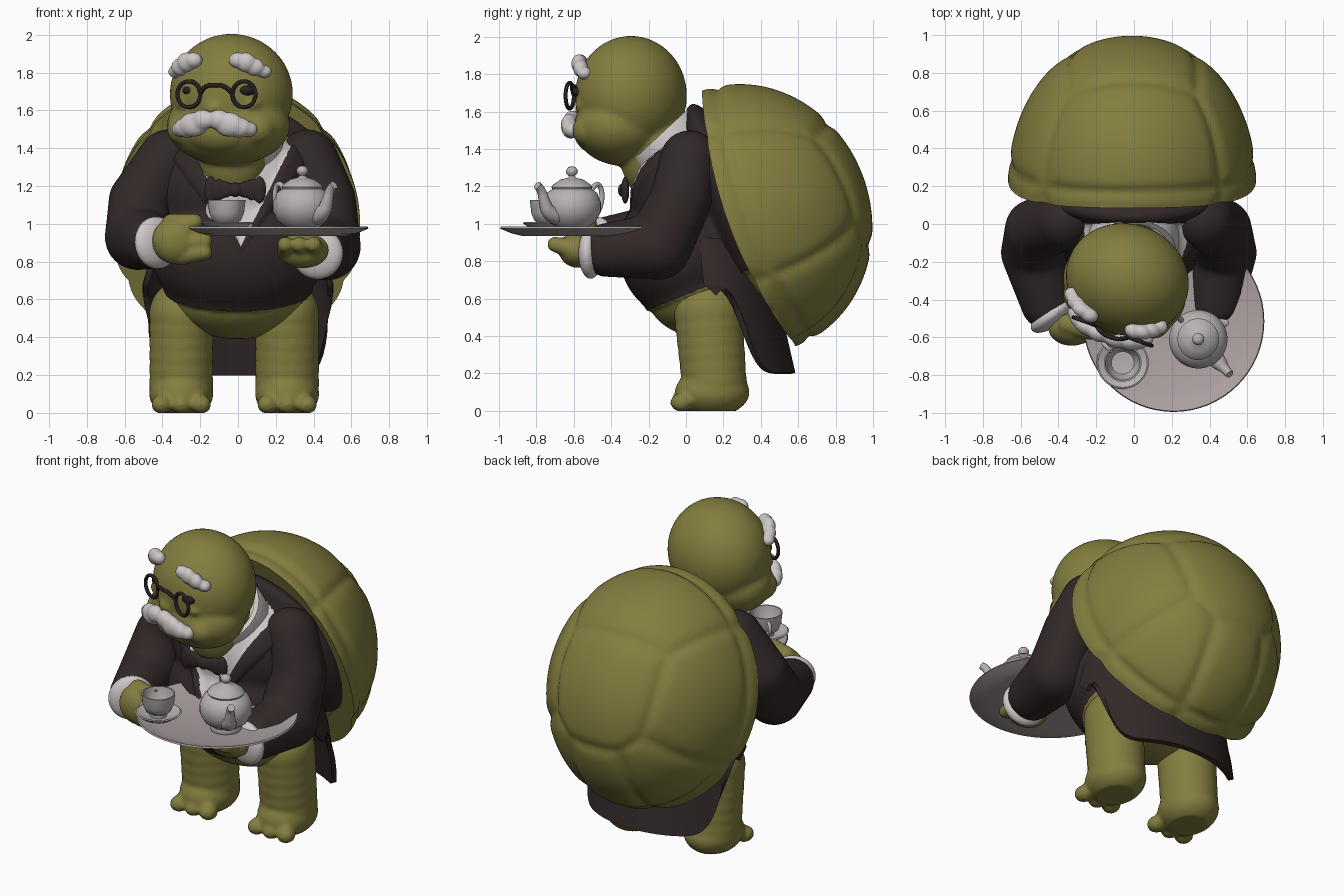
import bpy, bmesh, math
from mathutils import Matrix, Vector

cube = bpy.data.objects.get("Cube")
if cube:
    bpy.data.objects.remove(cube, do_unlink=True)


def material(name, r, g, b):
    m = bpy.data.materials.new(name)
    m.use_nodes = True
    m.diffuse_color = (r, g, b, 1)
    m.node_tree.nodes["Principled BSDF"].inputs["Base Color"].default_value = (r, g, b, 1)
    return m


SKIN = material("olive green", 0.23, 0.21, 0.05)
CLOTH = material("dark brown cloth", 0.032, 0.021, 0.021)
LINEN = material("off white", 0.62, 0.57, 0.57)
CHINA = material("pale china", 0.48, 0.44, 0.44)
TRAY = material("warm grey metal", 0.42, 0.36, 0.36)
FRAME = material("near black", 0.02, 0.014, 0.014)


def finish(ob, mats, angle=50):
    for m in mats:
        ob.data.materials.append(m)
    bpy.ops.object.select_all(action='DESELECT')
    ob.select_set(True)
    bpy.context.view_layer.objects.active = ob
    bpy.ops.object.shade_smooth_by_angle(angle=math.radians(angle))
    return ob


def to_object(name, bm):
    me = bpy.data.meshes.new(name)
    bm.to_mesh(me)
    bm.free()
    ob = bpy.data.objects.new(name, me)
    bpy.context.collection.objects.link(ob)
    return ob


def bake(ob):
    dg = bpy.context.evaluated_depsgraph_get()
    me = bpy.data.meshes.new_from_object(ob.evaluated_get(dg))
    ob.modifiers.clear()
    ob.data = me
    ob.data.materials.clear()
    return ob


def blob(name, parts, mats, voxel=0.018, smooth=4, frame=Matrix()):
    """Ellipsoids (centre, radii, optional rotation) fused into one soft form."""
    bm = bmesh.new()
    for c, r, *rot in parts:
        m = frame @ Matrix.Translation(c) @ (rot[0] if rot else Matrix()) @ Matrix.Diagonal((*r, 1))
        bmesh.ops.create_icosphere(bm, subdivisions=4, radius=1, matrix=m)
    ob = to_object(name, bm)
    mod = ob.modifiers.new("fuse", 'REMESH')
    mod.mode, mod.voxel_size = 'VOXEL', voxel
    sm = ob.modifiers.new("soften", 'SMOOTH')
    sm.factor, sm.iterations = 0.5, smooth
    return finish(bake(ob), mats, 80)


def limb(points, steps=6):
    """Chain of spheres along (x, y, z, radius) points."""
    out = []
    for a, b in zip(points, points[1:]):
        for i in range(steps + 1):
            p = Vector(a).lerp(Vector(b), i / steps)
            out.append((p[:3], (p[3],) * 3))
    return out


def lathe(name, profile, mat, loc, rot=Matrix(), steps=40):
    bm = bmesh.new()
    vs = [bm.verts.new((r, 0, z)) for r, z in profile]
    es = [bm.edges.new(p) for p in zip(vs, vs[1:])]
    bmesh.ops.spin(bm, geom=vs + es, cent=(0, 0, 0), axis=(0, 0, 1), angle=math.tau, steps=steps)
    bmesh.ops.remove_doubles(bm, verts=bm.verts, dist=0.0005)
    bmesh.ops.recalc_face_normals(bm, faces=bm.faces)
    bm.transform(Matrix.Translation(loc) @ rot)
    return finish(to_object(name, bm), [mat])


def tube(name, points, radius, mat, frame=Matrix(), closed=False):
    """Round tube through (x, y, z, thickness factor) points."""
    cu = bpy.data.curves.new(name, 'CURVE')
    cu.dimensions, cu.bevel_depth, cu.bevel_resolution = '3D', radius, 3
    cu.use_fill_caps = True
    s = cu.splines.new('NURBS')
    s.points.add(len(points) - 1)
    for sp, p in zip(s.points, points):
        sp.co = (*(frame @ Vector(p[:3])), 1)
        sp.radius = p[3] if len(p) > 3 else 1
    s.use_cyclic_u, s.use_endpoint_u, s.order_u = closed, True, 3
    tmp = bpy.data.objects.new(name + "_path", cu)
    bpy.context.collection.objects.link(tmp)
    me = bpy.data.meshes.new_from_object(tmp.evaluated_get(bpy.context.evaluated_depsgraph_get()))
    bpy.data.objects.remove(tmp)
    ob = bpy.data.objects.new(name, me)
    bpy.context.collection.objects.link(ob)
    return finish(ob, [mat])


# Shell: half ellipsoid with raised plates and a rim
SHELL = Matrix(((-1, 0, 0, -0.01), (0, -0.345, 0.94, 0.335), (0, 0.94, 0.345, 1.028), (0, 0, 0, 1)))
seeds = [Vector(s).normalized() for s in ((0, .85, .6), (0, 0, 1), (0, -.85, .5))]
seeds += [Vector((sx * x, t, .43)).normalized() for sx in (-1, 1) for x, t in ((.85, -.1), (.62, -.75))]
bm = bmesh.new()
bmesh.ops.create_icosphere(bm, subdivisions=6, radius=1)
cut = bmesh.ops.bisect_plane(bm, geom=bm.verts[:] + bm.edges[:] + bm.faces[:], plane_co=(0, 0, 0),
                             plane_no=(0, 0, 1), clear_inner=True)
bmesh.ops.contextual_create(bm, geom=[e for e in cut["geom_cut"] if isinstance(e, bmesh.types.BMEdge)])
for v in bm.verts:
    p = v.co.copy()
    d = sorted((p - s).length for s in seeds)
    k = min(1, (d[1] - d[0]) / 0.22, abs(p.z - 0.13) / 0.1)
    p *= 0.972 + 0.03 * k * (2 - k)
    bow = 0.11 * p.x ** 2 * (1 - p.z)
    v.co = (p.x * 0.655, p.y * 0.725, p.z * 0.65 - bow)
bm.transform(SHELL)
finish(to_object("shell", bm), [SKIN], 60)

# Torso: jacket, shirt front and bare belly, split by clean cuts
torso = blob("torso", [
    ((0, .03, 1.17), (.44, .33, .36)), ((0, 0, .85), (.46, .36, .37)), ((0, .1, .62), (.4, .33, .25)),
    ((0, .12, 1.36), (.36, .2, .25)),
    ((0, .24, 1.06), (.57, .62, .14), SHELL.to_3x3().to_4x4())], [CLOTH, SKIN, LINEN], 0.02, 6)


def margins(p):
    """Signed distances above the hem, inside the shirt opening and inside the lapels."""
    x = abs(p.x - .015)
    return p.z - .52 - .4 * (p.y + .25), .5 * (p.z - .88) - x, .74 * (p.z - .85) - x


bm = bmesh.new()
bm.from_mesh(torso.data)
cuts = [((0, -.25, .52), (0, -.4, 1))]
cuts += [((.015, 0, z), (s, 0, k)) for z, k in ((.88, .5), (.85, .74)) for s in (-1, 1)]
for co, no in cuts:
    bmesh.ops.bisect_plane(bm, geom=bm.verts[:] + bm.edges[:] + bm.faces[:], plane_co=co, plane_no=no, dist=0.003)
for f in bm.faces:
    c = f.calc_center_median()
    hem, shirt, _ = margins(c)
    f.material_index = 1 if hem < 0 else 2 if shirt > 0 and c.y < 0 else 0
bm.normal_update()
for v in bm.verts:
    hem, shirt, lapel = margins(v.co)
    step = 0
    if hem < 0:
        step = -.02 * min(1, -hem / .02)
    elif shirt > 0 and v.co.y < 0:
        step = -.01 * min(1, shirt / .02)
    elif lapel > 0 and v.co.y < 0:
        step = .018 * min(1, lapel / .015, -shirt / .01)
    v.co += v.normal * step
bm.to_mesh(torso.data)
bm.free()

# Coat tails: a sheet wrapped around the back
bm = bmesh.new()
cols = []
for i in range(49):
    a = math.radians(-96 + 192 * i / 48)
    s, c = math.sin(a), math.cos(a)
    top = Vector((.42 * s, .1 + .3 * c, .92))
    mid = Vector((.49 * s, .13 + .33 * c, .68))
    low = Vector((.49 * s, .2 + .37 * c, .2 + .45 * abs(s) ** 14))
    cols.append([bm.verts.new(top.lerp(mid, j / 4)) for j in range(4)]
                + [bm.verts.new(mid.lerp(low, j / 6)) for j in range(7)])
for a, b in zip(cols, cols[1:]):
    for j in range(len(a) - 1):
        bm.faces.new((a[j], b[j], b[j + 1], a[j + 1]))
tails = to_object("coat_tails", bm)
sol = tails.modifiers.new("thickness", 'SOLIDIFY')
sol.thickness, sol.offset = 0.03, 0
finish(bake(tails), [CLOTH])

# Legs with toes, flattened on the ground
for side, sx in (("right", -1), ("left", 1)):
    x = -.02 + .28 * sx
    parts = [((x, .12 + .03 * t, .52 - .36 * t), (.17, .185 - .01 * t, .18 - .02 * t))
             for t in (0, .2, .4, .6, .8, 1)]
    parts += [((x, .14, .1), (.17, .2, .13))]
    parts += [((x + dx, -.025, .045), (.055, .06, .05)) for dx in (-.105, 0, .105)]
    leg = blob(side + "_leg", parts, [SKIN], 0.014, 6)
    for v in leg.data.vertices:
        v.co.z = max(v.co.z, 0)

# Arms, cuffs and hands
blob("right_sleeve", limb([(-.37, .02, 1.34, .16), (-.52, -.03, 1.12, .165), (-.53, -.15, .93, .175),
                           (-.46, -.42, .9, .14)]), [CLOTH])
blob("left_sleeve", limb([(.37, .02, 1.34, .16), (.46, -.03, 1.12, .165), (.47, -.15, .88, .18),
                          (.43, -.42, .86, .145)]), [CLOTH])
for side, c, d in (("right", (-.43, -.48, .9), (.6, -.8, .05)), ("left", (.42, -.51, .845), (-.2, -.95, 0))):
    blob(side + "_cuff", [(c, (.14, .14, .06), Vector(d).to_track_quat('Z', 'Y').to_matrix().to_4x4())],
         [LINEN], 0.012, 2)
fingers = [limb([(-.3, -.56, z, .055), (-.18, -.6, z + .015, .045)]) for z in (.835, .895)]
blob("right_hand", [((-.33, -.55, .91), (.125, .095, .125))] + sum(fingers, [])
     + limb([(-.35, -.53, 1.0, .055), (-.23, -.57, 1.01, .045)]), [SKIN], 0.012, 5)
fingers = [limb([(x, -.58, .86, .055), (x - .01, -.7, .89, .042)]) for x in (.26, .335, .41)]
blob("left_hand", [((.345, -.58, .86), (.135, .1, .095))] + sum(fingers, []), [SKIN], 0.012, 4)

# Collar and bow tie
lathe("collar", [(.19, -.05), (.235, -.06), (.245, -.03), (.222, .06), (.19, .06), (.19, -.05)], LINEN,
      (0, -.1, 1.43), Matrix.Rotation(math.radians(43), 4, 'X'))
blob("bow_tie", [((-.015, -.335, 1.18), (.035, .03, .04))]
     + [((-.015 + s * x, -.325, 1.18), (.035, .022, h)) for s in (-1, 1)
        for x, h in ((.05, .045), (.085, .058), (.13, .075))], [CLOTH], 0.009, 3)

# Head, turned slightly to its right
HEAD = Matrix.Translation((-.03, -.28, 0)) @ Matrix.Rotation(math.radians(-20), 4, 'Z')
parts = [((0, -.015, 1.685), (.33, .295, .32)), ((0, -.06, 1.52), (.335, .25, .21)),
         ((0, -.2, 1.49), (.2, .12, .12)), ((0, -.28, 1.61), (.06, .05, .05)),
         ((-.04, .12, 1.38), (.2, .2, .27))]
for s in (-1, 1):
    parts += [((s * .2, -.17, 1.5), (.1, .1, .09)), ((s * .15, -.22, 1.635), (.09, .05, .04))]
blob("head", parts, [SKIN], 0.014, 6, HEAD)
blob("moustache", [((s * x, y, z), r) for s in (-1, 1) for x, y, z, r in (
    (.045, -.335, 1.55, (.06, .045, .055)), (.1, -.325, 1.525, (.08, .045, .065)),
    (.145, -.305, 1.51, (.07, .045, .055)), (.19, -.275, 1.5, (.05, .045, .042)))], [LINEN], 0.01, 4, HEAD)
for side, s in (("right", -1), ("left", 1)):
    blob(side + "_eyebrow", [((s * x, y, z), r) for x, y, z, r in (
        (.125, -.26, 1.865, (.05, .04, .042)), (.165, -.25, 1.855, (.055, .04, .052)),
        (.205, -.225, 1.83, (.055, .04, .048)), (.245, -.19, 1.805, (.045, .04, .035)))], [LINEN], 0.009, 3, HEAD)
    blob(side + "_eye", [((s * .155 + .015, -.25, 1.705), (.05, .035, .028))], [FRAME], 0.008, 1, HEAD)
    ring = [(s * .155 + .02 + .066 * math.cos(t * math.tau / 16), -.3, 1.685 + .07 * math.sin(t * math.tau / 16))
            for t in range(16)]
    tube(side + "_lens_rim", ring, .011, FRAME, HEAD, True)
tube("spectacle_bridge", [(-.07, -.3, 1.69), (-.04, -.325, 1.73), (.02, -.335, 1.735), (.08, -.325, 1.73),
                          (.11, -.3, 1.69)], .012, FRAME, HEAD)

# Tray
lathe("tray", [(0, .955), (.38, .955), (.43, .972), (.475, .985), (.48, .975), (.42, .95), (.36, .935), (0, .935)],
      TRAY, (.21, -.515, 0), steps=64)

# Teapot
POT = Matrix.Translation((.34, -.61, .955)) @ Matrix.Rotation(math.radians(-48), 4, 'Z')
lathe("teapot", [(0, 0), (.09, 0), (.095, .015), (.09, .03), (.13, .06), (.155, .11), (.155, .16), (.135, .21),
                 (.105, .23), (.11, .24), (.1, .255), (.06, .282), (.025, .29), (.015, .3), (.03, .315),
                 (.032, .33), (.02, .348), (0, .353)], CHINA, POT.translation)
tube("teapot_spout", [(.11, 0, .09, 1.7), (.17, 0, .1, 1.4), (.2, 0, .17, 1), (.22, 0, .23, .8),
                      (.25, 0, .25, .75)], .03, CHINA, POT)
tube("teapot_handle", [(-.13, 0, .07), (-.18, 0, .09), (-.22, 0, .17), (-.21, 0, .25), (-.16, 0, .26),
                       (-.12, 0, .19)], .014, CHINA, POT)

# Cup and saucer
CUP = Matrix.Translation((-.06, -.735, .957)) @ Matrix.Rotation(math.radians(135), 4, 'Z')
lathe("saucer", [(0, 0), (.07, 0), (.13, .04), (.138, .048), (.13, .052), (.07, .025), (0, .025)],
      CHINA, CUP.translation)
lathe("cup", [(0, .025), (.05, .025), (.05, .045), (.075, .06), (.092, .1), (.1, .17), (.092, .17), (.082, .1),
              (.06, .065), (0, .06)], CHINA, CUP.translation)
tube("cup_handle", [(.08, 0, .07), (.12, 0, .07), (.15, 0, .115), (.13, 0, .155), (.085, 0, .14)], .011, CHINA, CUP)
